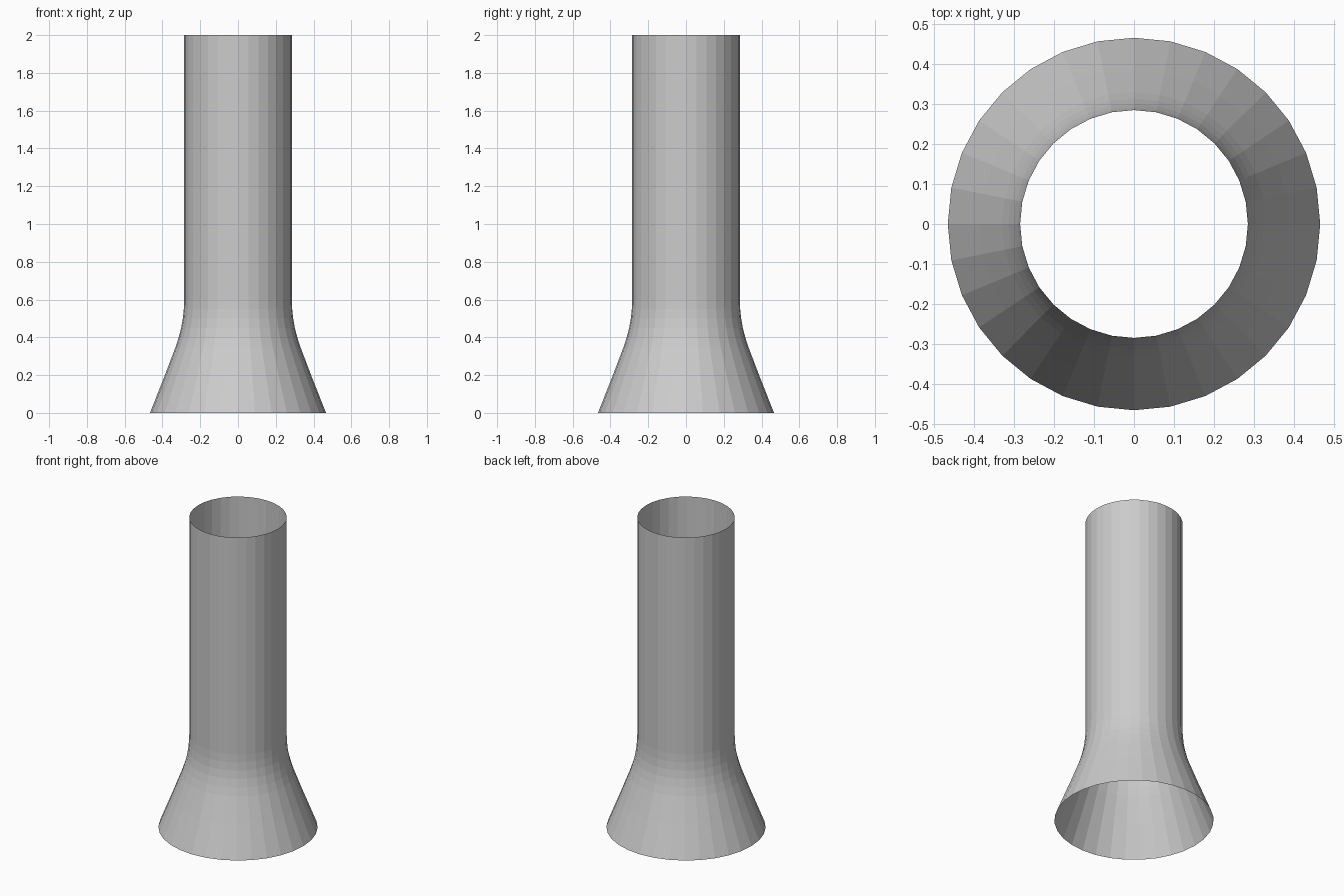
import bpy, bmesh
from math import cos, sin, pi

if "Cube" in bpy.data.objects:
    bpy.data.objects.remove(bpy.data.objects["Cube"])

SIDES = 32
# Profile (radius, height): straight flare easing into a straight tube
PROFILE = [(0.466, 0), (0.387, 0.2), (0.349, 0.3), (0.330, 0.35), (0.314, 0.4),
           (0.301, 0.45), (0.292, 0.5), (0.287, 0.55), (0.285, 0.6), (0.285, 2.0)]


def lathe(name, profile, sides):
    bm = bmesh.new()
    rings = [[bm.verts.new((r * cos(2 * pi * i / sides), r * sin(2 * pi * i / sides), z))
              for i in range(sides)] for r, z in profile]
    for low, high in zip(rings, rings[1:]):
        for i in range(sides):
            j = (i + 1) % sides
            bm.faces.new((low[i], low[j], high[j], high[i]))
    mesh = bpy.data.meshes.new(name)
    bm.to_mesh(mesh)
    bm.free()
    obj = bpy.data.objects.new(name, mesh)
    bpy.context.collection.objects.link(obj)
    return obj


# Open-ended tube with flared foot, flat faceted
lathe("flared_tube", PROFILE, SIDES)
